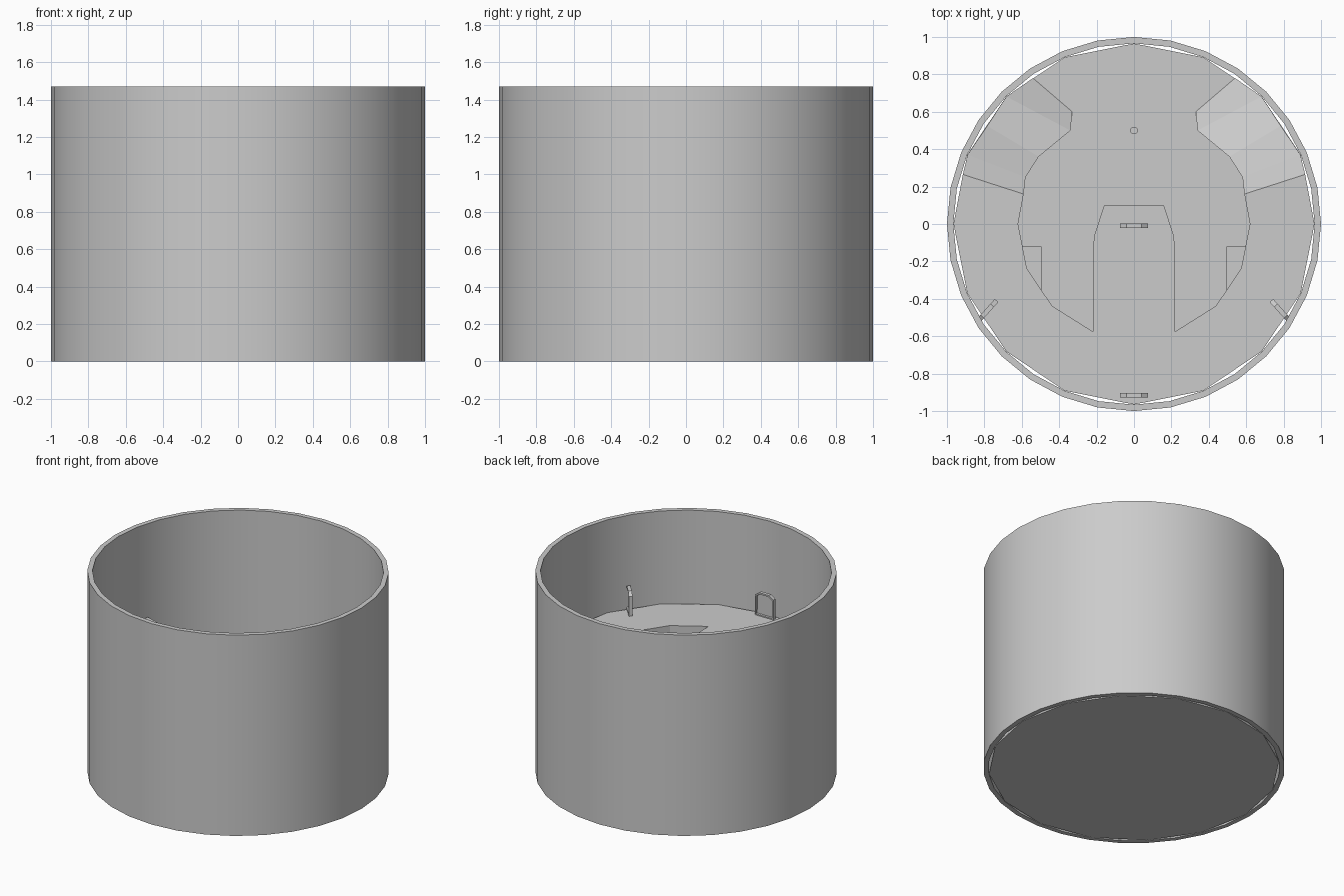
import bpy, bmesh, math
from mathutils import Matrix, Vector

if "Cube" in bpy.data.objects:
    bpy.data.objects.remove(bpy.data.objects["Cube"])

TOP, FLOOR = 0.79, 0.22


def finish(name, bm, smooth=False):
    bmesh.ops.recalc_face_normals(bm, faces=bm.faces[:])
    me = bpy.data.meshes.new(name)
    bm.to_mesh(me)
    bm.free()
    ob = bpy.data.objects.new(name, me)
    bpy.context.collection.objects.link(ob)
    if smooth:
        bpy.ops.object.select_all(action='DESELECT')
        ob.select_set(True)
        bpy.context.view_layer.objects.active = ob
        bpy.ops.object.shade_smooth_by_angle(angle=math.radians(30))
    return ob


def prism(name, pts, z0, z1):
    bm = bmesh.new()
    lo = [bm.verts.new((x, y, z0)) for x, y in pts]
    hi = [bm.verts.new((x, y, z1)) for x, y in pts]
    n = len(pts)
    bm.faces.new(lo[::-1])
    bm.faces.new(hi)
    for i in range(n):
        j = (i + 1) % n
        bm.faces.new((lo[i], lo[j], hi[j], hi[i]))
    return finish(name, bm)


def ngon(r, n):
    return [(r * math.cos(2 * math.pi * i / n), r * math.sin(2 * math.pi * i / n)) for i in range(n)]


# Outer tube: 32-sided, open at both ends
bm = bmesh.new()
section = [(1, 0), (1, 1.47), (0.966, 1.47), (0.966, 0)]
rings = [[bm.verts.new((x, y, z)) for x, y in ngon(r, 32)] for r, z in section]
for k in range(4):
    a, b = rings[k], rings[(k + 1) % 4]
    for i in range(32):
        j = (i + 1) % 32
        bm.faces.new((a[i], a[j], b[j], b[i]))
finish("outer_wall", bm, True)

# Base disc: 16-sided, leaves slivers against the tube
prism("base_floor", ngon(0.965, 16), 0, FLOOR)

# Raised horseshoe platform with central pier (right half, then mirrored)
rim = [(0.965 * math.cos(math.radians(a)), 0.965 * math.sin(math.radians(a)))
       for a in (-67.5, -45, -22.5, 0)]
half = [(0, -0.965)] + rim + [(0.915, 0.265), (0.59, 0.16), (0.62, 0), (0.573, -0.237),
        (0.438, -0.438), (0.22, -0.575), (0.215, -0.07), (0.16, 0.10)]
prism("platform", half + [(-x, y) for x, y in half[:0:-1]], FLOOR, TOP)

# Curved ramps from the platform down to the floor
outer = [(0.915, 0.265), (0.89, 0.37), (0.785, 0.525), (0.682, 0.682), (0.54, 0.78)]
inner = [(0.59, 0.16), (0.58, 0.25), (0.51, 0.36), (0.34, 0.50), (0.33, 0.60)]
drop = [0, 0.2, 0.5, 0.78, 1]
for side, s in (("right", 1), ("left", -1)):
    bm = bmesh.new()
    cols = []
    for o, i, t in zip(outer, inner, drop):
        z = TOP + (FLOOR + 0.002 - TOP) * t
        cols.append([bm.verts.new((s * p[0], p[1], h)) for p, h in
                     ((o, FLOOR), (o, z), (i, z), (i, FLOOR))])
    for a, b in zip(cols, cols[1:]):
        for k in range(3):
            bm.faces.new((a[k], a[k + 1], b[k + 1], b[k]))
    finish("ramp_" + side, bm)

    # Block against the inside of the platform
    prism("side_block_" + side,
          [(s * x, y) for x, y in ((0.495, -0.12), (0.597, -0.12), (0.573, -0.237), (0.495, -0.355))],
          FLOOR, 0.5)


# Upright panels with a recessed face and clipped top corners
def panel(name, x, y, turn):
    w, h, t = 0.075, 0.17, 0.0125
    prof = [(-w, 0), (w, 0), (w, h - 0.025), (0.04, h), (-0.04, h), (-w, h - 0.025)]
    bm = bmesh.new()
    f = bm.faces.new([bm.verts.new((px, t, pz)) for px, pz in prof])
    ext = bmesh.ops.extrude_face_region(bm, geom=[f])["geom"]
    bmesh.ops.translate(bm, verts=[v for v in ext if isinstance(v, bmesh.types.BMVert)],
                        vec=(0, -2 * t, 0))
    bm.normal_update()
    face = [f for f in bm.faces if all(v.co.y < 0 for v in f.verts)][0]
    bmesh.ops.recalc_face_normals(bm, faces=bm.faces[:])
    bmesh.ops.inset_region(bm, faces=[face], thickness=0.012)
    rec = bmesh.ops.inset_region(bm, faces=[face], thickness=0.002)
    bmesh.ops.translate(bm, verts=face.verts[:], vec=Vector((0, 0.014, 0)))
    bm.transform(Matrix.Translation((x, y, TOP)) @ Matrix.Rotation(math.radians(turn), 4, 'Z'))
    finish(name, bm)


panel("centre_panel", 0, -0.01, 0)
panel("front_panel", 0, -0.915, 180)
panel("right_panel", 0.785, -0.465, 132)
panel("left_panel", -0.785, -0.465, -132)

# Small peg on the floor
prism("floor_peg", [(x, y + 0.5) for x, y in ngon(0.02, 12)], FLOOR, FLOOR + 0.05)
